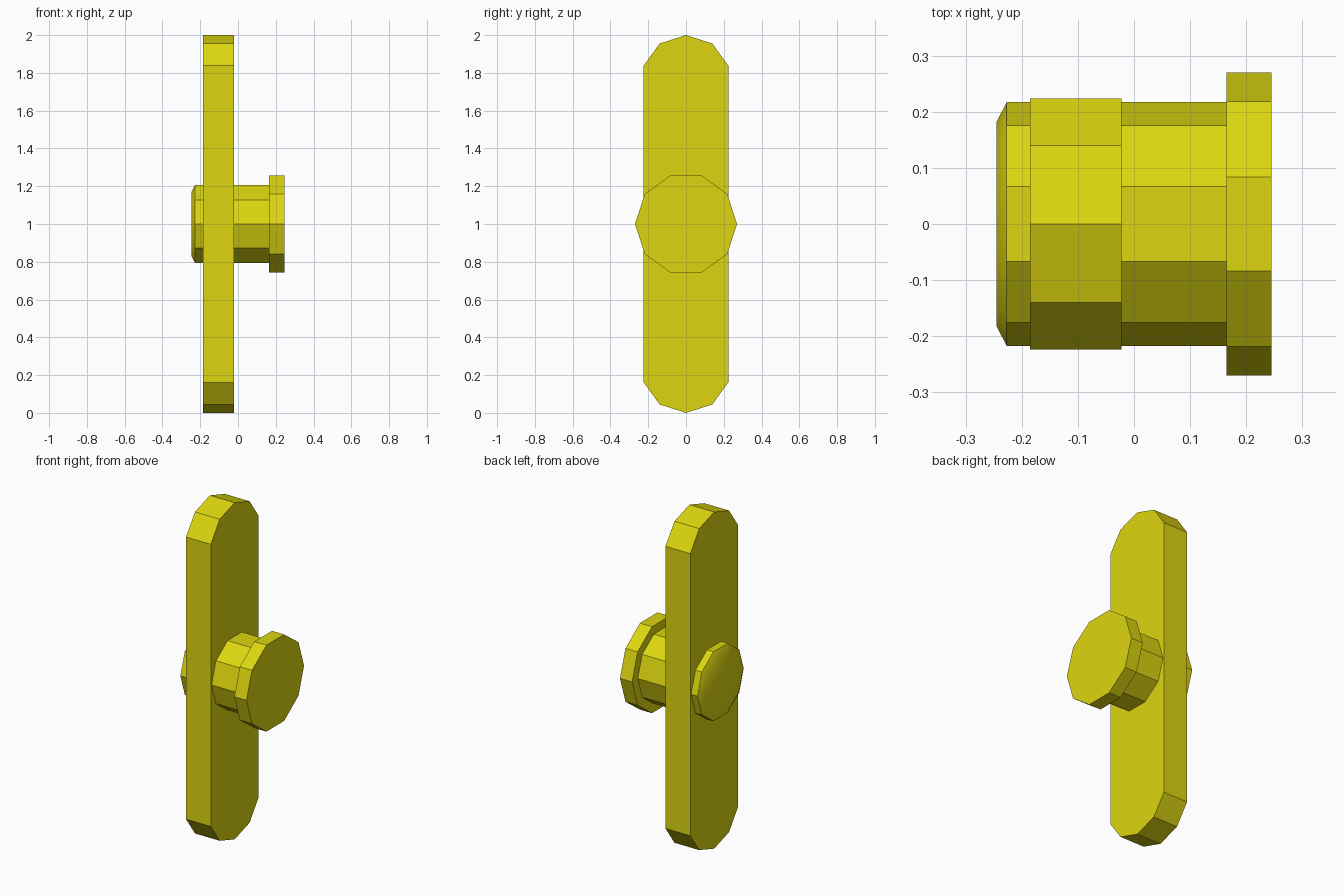
import bpy
import bmesh
from math import cos, sin, pi

cube = bpy.data.objects.get("Cube")
if cube:
    bpy.data.objects.remove(cube, do_unlink=True)

yellow = bpy.data.materials.new("yellow")
yellow.use_nodes = True
colour = (0.72, 0.67, 0.005, 1)
yellow.diffuse_color = colour
yellow.node_tree.nodes["Principled BSDF"].inputs["Base Color"].default_value = colour

MID = 1.0  # height of the shaft axis


def decagon(radius):
    """Ten-sided outline in (y, z) around the shaft axis, a corner on each side."""
    return [(radius * cos(i * pi / 5), MID + radius * sin(i * pi / 5)) for i in range(10)]


def loft(name, sections, rounded_start=False):
    """Join (x, outline) sections along x and close both ends."""
    bm = bmesh.new()
    rings = [[bm.verts.new((x, y, z)) for y, z in outline] for x, outline in sections]
    start = bm.faces.new(rings[0])
    bm.faces.new(rings[-1])
    for a, b in zip(rings, rings[1:]):
        for i in range(len(a)):
            j = (i + 1) % len(a)
            bm.faces.new((a[i], a[j], b[j], b[i]))
    bmesh.ops.recalc_face_normals(bm, faces=bm.faces)
    # Smooth only the end face and its bevel
    if rounded_start:
        soft = {start} | {f for e in start.edges for f in e.link_faces}
        for f in soft:
            f.smooth = True
        for e in bm.edges:
            e.smooth = all(f in soft for f in e.link_faces)
    mesh = bpy.data.meshes.new(name)
    bm.to_mesh(mesh)
    bm.free()
    mesh.materials.append(yellow)
    obj = bpy.data.objects.new(name, mesh)
    bpy.context.collection.objects.link(obj)
    return obj


# Long plate with faceted round ends: quarter outline mirrored both ways
quarter = [(0.224, 0.838), (0.14, 0.955), (0, 1.0)]
upper = quarter + [(-y, z) for y, z in quarter[-2::-1]]
outline = [(y, MID + z) for y, z in upper] + [(-y, MID - z) for y, z in upper]
loft("plate", [(-0.185, outline), (-0.022, outline)])

# Shaft through the plate, bevelled at its far end
loft("shaft", [(-0.245, decagon(0.182)), (-0.227, decagon(0.217)),
               (0.165, decagon(0.217))], rounded_start=True)

# Wide head on the other end of the shaft
loft("head", [(0.165, decagon(0.27)), (0.245, decagon(0.27))])
